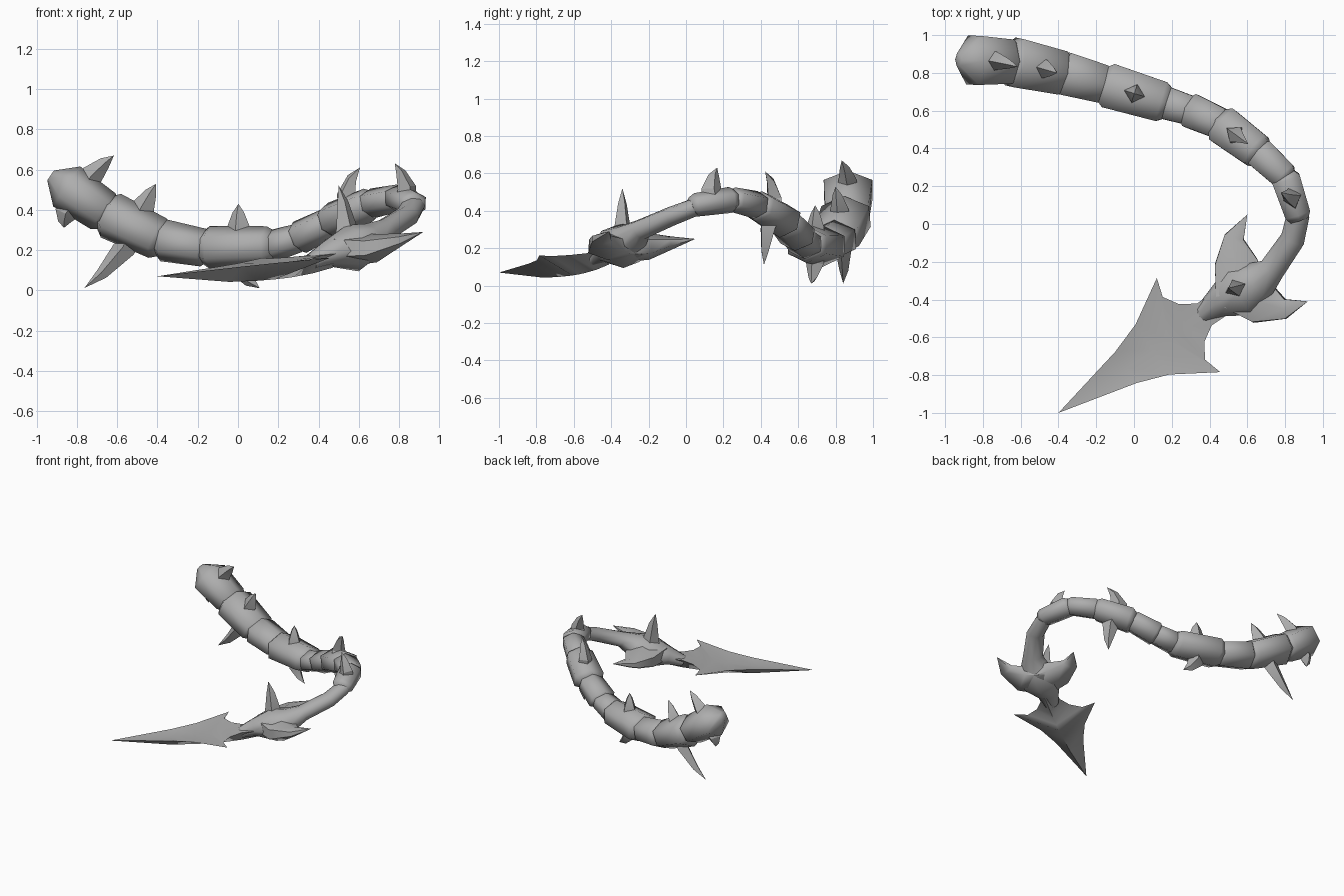
import bpy, bmesh, math
from mathutils import Vector

if "Cube" in bpy.data.objects:
    bpy.data.objects.remove(bpy.data.objects["Cube"])

grey = bpy.data.materials.new("bone grey")
grey.use_nodes = True
grey.diffuse_color = (0.42, 0.42, 0.42, 1)
grey.node_tree.nodes["Principled BSDF"].inputs["Base Color"].default_value = grey.diffuse_color

UP = Vector((0, 0, 1))


def skin(name, rings, angle):
    """Join rings of points with quads, cap both ends and shade the result."""
    bm = bmesh.new()
    rings = [[bm.verts.new(point) for point in ring] for ring in rings]
    for near, far in zip(rings, rings[1:]):
        for k in range(len(near)):
            bm.faces.new((near[k - 1], near[k], far[k], far[k - 1]))
    bm.faces.new(rings[0])
    bm.faces.new(rings[-1])
    bmesh.ops.remove_doubles(bm, verts=bm.verts, dist=0.0005)
    bmesh.ops.recalc_face_normals(bm, faces=bm.faces)
    mesh = bpy.data.meshes.new(name)
    bm.to_mesh(mesh)
    bm.free()
    mesh.materials.append(grey)
    part = bpy.data.objects.new(name, mesh)
    bpy.context.collection.objects.link(part)
    bpy.ops.object.select_all(action='DESELECT')
    part.select_set(True)
    bpy.context.view_layer.objects.active = part
    bpy.ops.object.shade_smooth_by_angle(angle=math.radians(angle))


def loft(name, path, widths, flatness, sides=6, reference=UP, angle=65):
    """Sweep a polygon along a path; flatness is its height over its width."""
    path = [Vector(point) for point in path]
    last = len(path) - 1
    rings = []
    for i, (centre, width) in enumerate(zip(path, widths)):
        tangent = path[min(i + 1, last)] - path[max(i - 1, 0)]
        side = tangent.cross(reference).normalized()
        top = side.cross(tangent).normalized() * flatness
        turns = [math.pi / 2 + math.tau * k / sides for k in range(sides)]
        rings.append([centre + (side * math.cos(turn) + top * math.sin(turn)) * width for turn in turns])
    skin(name, rings, angle)


def thorn(name, base, offset, along, out):
    """Four sided thorn on a diamond base, bowed outwards."""
    offset = Vector(offset)
    middle = base + offset / 2 + out * offset.length * 0.11
    root = base - out * 0.05
    loft(name, [root, base, middle, base + offset],
         [size * 0.05 for size in (1.1, 0.95, 0.5, 0)],
         flatness=1.2, sides=4, reference=along, angle=25)


# Armoured tail: joints between the segments, and the height of each segment
joints = [Vector(joint) for joint in (
    (-0.93, 0.87, 0.57), (-0.65, 0.86, 0.38), (-0.38, 0.8, 0.25), (-0.16, 0.74, 0.21),
    (0.17, 0.64, 0.22), (0.3, 0.6, 0.26), (0.46, 0.53, 0.34), (0.66, 0.38, 0.43),
    (0.8, 0.25, 0.46), (0.87, 0.04, 0.43))]
heights = (0.12, 0.12, 0.105, 0.11, 0.08, 0.085, 0.095, 0.075, 0.07)

# Thorn tips relative to their bases, by segment number
upper_thorns = {0: (0.11, -0.03, 0.1), 1: (0.06, -0.02, 0.11), 3: (0, 0, 0.11),
                6: (0.07, -0.05, 0.14), 8: (-0.06, 0.03, 0.12)}
lower_thorns = {0: (-0.01, 0, -0.07), 1: (-0.2, 0, -0.2),
                3: (0.1, -0.02, -0.1), 6: (0, -0.02, -0.19)}

for number, (start, end, height) in enumerate(zip(joints, joints[1:], heights)):
    along = (end - start).normalized()
    overlap = along * 0.02
    first, final = start - overlap * min(number, 1), end + overlap
    blunt, shoulder = (0.25, 0.27) if number == 0 else (0.7, 0.12)
    loft(f"tail_segment_{number}",
         [first.lerp(final, step) for step in (0, shoulder, 0.88, 1)],
         [height * 1.25 * swell for swell in (blunt, 1, 0.9, 0.65)],
         flatness=1 / 1.25)

    middle = (start + end) / 2
    top = (UP - along * along.z).normalized()
    if number in upper_thorns:
        thorn(f"upper_thorn_{number}", middle + top * height * 0.95, upper_thorns[number], along, top)
    if number in lower_thorns:
        thorn(f"lower_thorn_{number}", middle - top * height * 0.95, lower_thorns[number], along, -top)

# Slim tail end swelling into a bulb, then narrowing to the blade neck
loft("tail_end_bulb",
     [(0.87, 0.05, 0.42), (0.84, -0.08, 0.37), (0.73, -0.24, 0.3), (0.66, -0.3, 0.25),
      (0.57, -0.35, 0.21), (0.44, -0.42, 0.18), (0.36, -0.48, 0.14)],
     (0.06, 0.065, 0.07, 0.11, 0.15, 0.08, 0.05),
     flatness=0.8, sides=8)

# Two curved horns and a thorn on the bulb
horns = {
    "right_horn": [(0.57, -0.36, 0.21), (0.54, -0.2, 0.21), (0.53, -0.07, 0.23), (0.6, 0.05, 0.25)],
    "left_horn": [(0.56, -0.33, 0.21), (0.68, -0.42, 0.21), (0.8, -0.45, 0.25), (0.92, -0.41, 0.29)],
}
for name, path in horns.items():
    loft(name, path, (0.16, 0.13, 0.06, 0), flatness=0.55)
thorn("bulb_thorn", Vector((0.54, -0.34, 0.31)), (-0.04, 0, 0.21), Vector((0.9, 0.4, 0)), UP)

# Barbed blade: spine distance, edge distance and half width, from the tip back
blade_tip = Vector((-0.4, -1, 0.07))
axis = Vector((0.83, 0.56, 0))
across = UP.cross(axis)
stations = ((0, 0, 0), (0.43, 0.43, 0.1), (0.6, 0.6, 0.16), (0.7, 0.83, 0.3),
            (0.77, 0.8, 0.2), (0.82, 0.85, 0.12), (0.93, 0.93, 0.07), (1.05, 1.05, 0.07))
sections = []
for spine, edge, half in stations:
    ridge = blade_tip + axis * spine
    rim = blade_tip + axis * edge + UP * edge * 0.11
    crest = ridge + UP * (spine + spine ** 3) * 0.06
    keel = ridge + UP * (spine ** 4 * 0.06 - min(0.03, spine * 0.07))
    sections.append([rim + across * half, crest, rim - across * half, keel])
skin("barbed_blade", sections, angle=50)
